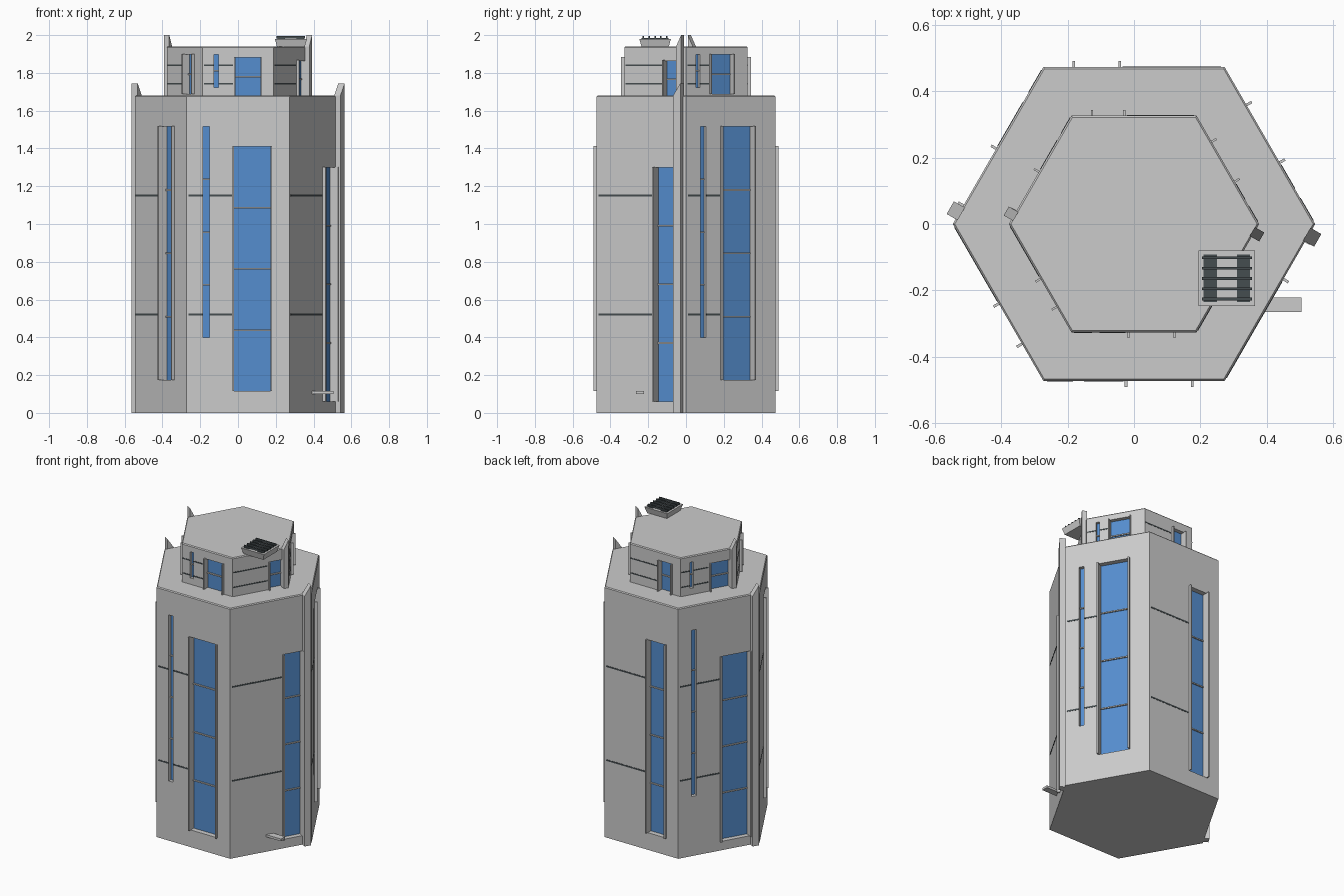
import bpy, bmesh
from math import sin, cos, radians, sqrt

if "Cube" in bpy.data.objects:
    bpy.data.objects.remove(bpy.data.objects["Cube"])

def material(name, col):
    m = bpy.data.materials.new(name)
    m.diffuse_color = (*col, 1)
    m.use_nodes = True
    m.node_tree.nodes["Principled BSDF"].inputs["Base Color"].default_value = m.diffuse_color
    return m

BLUE = material("glass_blue", (0.09, 0.27, 0.62))
DARK = material("dark_grey", (0.06, 0.075, 0.08))

def finish(name, bm, mat=None):
    bmesh.ops.recalc_face_normals(bm, faces=bm.faces)
    me = bpy.data.meshes.new(name)
    bm.to_mesh(me)
    bm.free()
    ob = bpy.data.objects.new(name, me)
    bpy.context.collection.objects.link(ob)
    if mat:
        me.materials.append(mat)
    return ob

def hull8(bm, p):
    # six-sided block: bottom ring of four points, then top ring
    v = [bm.verts.new(q) for q in p]
    for f in ((0, 1, 2, 3), (4, 5, 6, 7), (0, 1, 5, 4), (1, 2, 6, 5), (2, 3, 7, 6), (3, 0, 4, 7)):
        bm.faces.new([v[i] for i in f])

def box(bm, x0, x1, y0, y1, z0, z1, t=0):
    # t narrows the bottom
    hull8(bm, [(x0+t, y0+t, z0), (x1-t, y0+t, z0), (x1-t, y1-t, z0), (x0+t, y1-t, z0),
               (x0, y0, z1), (x1, y0, z1), (x1, y1, z1), (x0, y1, z1)])

def wall_block(bm, a, u0, u1, n0, n1, z0, z1, rise=0):
    # block in wall coordinates: u along the wall, n outwards; rise tilts the top along u
    c, s = cos(radians(a)), sin(radians(a))
    P = lambda u, n, z: (c*n - s*u, s*n + c*u, z)
    ring = ((u0, n0), (u1, n0), (u1, n1), (u0, n1))
    hull8(bm, [P(u, n, z0) for u, n in ring] +
              [P(u, n, z1 + (rise if u == u1 else 0)) for u, n in ring])

def prism(name, r, z0, z1, ch):
    # hexagonal block with a small chamfer round the roof
    bm = bmesh.new()
    rings = [[bm.verts.new((q*cos(radians(60*i)), q*sin(radians(60*i)), z)) for i in range(6)]
             for q, z in ((r, z0), (r, z1-ch), (r-ch, z1))]
    bm.faces.new(rings[0])
    bm.faces.new(rings[2])
    for lo, hi in zip(rings, rings[1:]):
        for i in range(6):
            j = (i+1) % 6
            bm.faces.new((lo[i], lo[j], hi[j], hi[i]))
    return finish(name, bm)

# wall angle: window left, right, bottom, top, has a narrow slit window
WALLS = {-90: (-0.02, 0.172, 0.115, 1.41, True),
         -30: (0.085, 0.21, 0.06, 1.30, False),
         30: (-0.055, 0.137, 0.175, 1.515, True),
         90: (0.047, 0.178, 0.115, 1.41, False),
         150: (0.015, 0.205, 0.06, 1.30, True),
         210: (0.008, 0.14, 0.175, 1.515, False)}

def storey(name, r, z0, z1, k, zmap, depth, bars, proud):
    body = prism(name + "_body", r, z0, z1, 0.006)
    R = r*sqrt(3)/2
    cut, glass, frame, bands = (bmesh.new() for _ in range(4))
    e = 0.005 if k == 1 else 0.004
    for a, (u0, u1, w0, w1, slit) in WALLS.items():
        u0, u1 = u0*k, u1*k
        openings = [(u0, u1, zmap(w0), zmap(w1), depth)]
        if slit:
            openings.append((-0.184*k, -0.15*k, zmap(0.40), zmap(1.515), depth*0.75))
        # recessed glass with cross bars
        for p, q, b, t, d in openings:
            wall_block(cut, a, p, q, R-d, R+0.05, b, t)
            wall_block(glass, a, p-0.002, q+0.002, R-d-0.008, R-d+0.002, b-0.002, t+0.002)
            for i in range(1, bars+1):
                z = b + (t-b)*i/(bars+1)
                wall_block(frame, a, p, q, R-d, R-d+0.010, z-0.004, z+0.004)
        # side fins of the wide window
        for p, q in ((u0-e*1.6, u0), (u1, u1+e*1.6)):
            wall_block(frame, a, p, q, R-0.005, R+proud, zmap(w0), zmap(w1)+0.003)
        # dark bands, interrupted by the slit window
        spans = [(-0.262*k, u0-0.012)]
        if slit:
            spans = [(-0.262*k, -0.184*k), (-0.15*k, u0-0.012)]
        for p, q in spans:
            for z in (0.52, 1.15):
                wall_block(bands, a, p, q, R-0.004, R+0.0015, zmap(z)-e, zmap(z)+e)
    cutter = finish(name + "_cutter", cut)
    cutter.hide_render = True
    cutter.hide_viewport = True
    m = body.modifiers.new("openings", 'BOOLEAN')
    m.operation, m.solver, m.object = 'DIFFERENCE', 'EXACT', cutter
    finish(name + "_glass", glass, BLUE)
    finish(name + "_window_frames", frame)
    finish(name + "_bands", bands, DARK)

storey("tower", 0.546, 0, 1.68, 1, lambda z: z, 0.035, 3, 0.018)
storey("penthouse", 0.377, 1.66, 1.94, 0.69, lambda z: 1.66 + 0.157*z, 0.028, 1, 0.017)

# corner pillars with slanted tops on two opposite corners
for a, side in ((-30, "right"), (150, "left")):
    bm = bmesh.new()
    wall_block(bm, a, 0.212, 0.256, 0.466, 0.504, 0, 1.68, 0.065)
    finish("tower_pillar_" + side, bm)
    bm = bmesh.new()
    wall_block(bm, a, 0.143, 0.174, 0.320, 0.353, 1.67, 1.94, 0.06)
    finish("penthouse_pillar_" + side, bm)

# small entrance canopy
bm = bmesh.new()
box(bm, 0.39, 0.505, -0.265, -0.222, 0.10, 0.115)
finish("entrance_canopy", bm)

# rooftop vent unit with slats on two rails
bm = bmesh.new()
box(bm, 0.195, 0.365, -0.247, -0.08, 1.937, 1.98, 0.012)
finish("vent_box", bm)
bm = bmesh.new()
for x in (0.21, 0.31):
    box(bm, x, x+0.04, -0.235, -0.092, 1.979, 1.984)
finish("vent_rails", bm, DARK)
bm = bmesh.new()
for i in range(5):
    y = -0.226 + i*0.031
    box(bm, 0.205, 0.356, y-0.004, y+0.004, 1.982, 1.994)
finish("vent_slats", bm, DARK)
